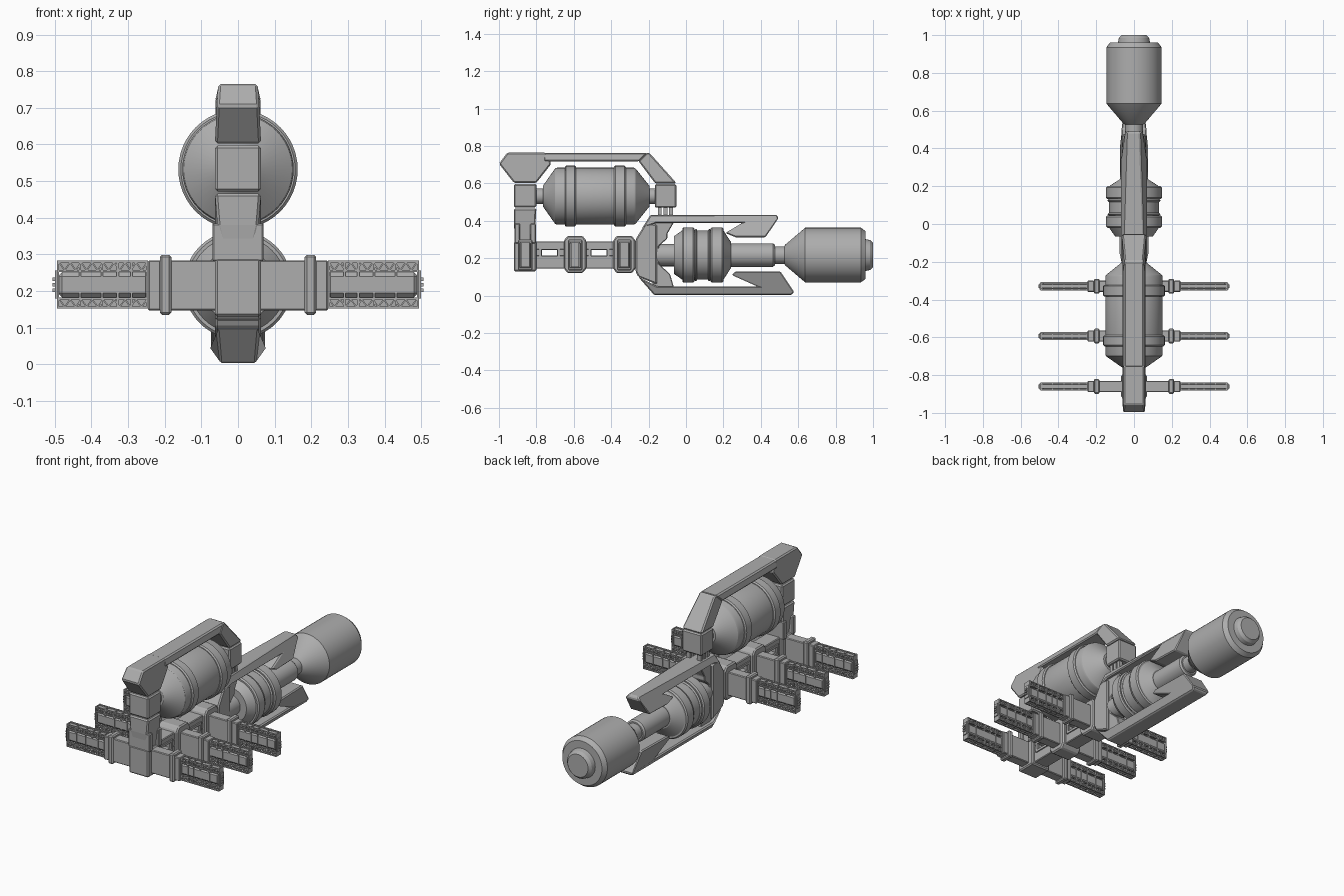
import bpy, bmesh, math
from mathutils import Vector

grey = bpy.data.materials.new("hull_grey")
grey.diffuse_color = (0.42, 0.42, 0.42, 1)


def finish(name, bm, bevel=0.0, smooth=False):
    bmesh.ops.recalc_face_normals(bm, faces=bm.faces[:])
    me = bpy.data.meshes.new(name)
    bm.to_mesh(me)
    bm.free()
    me.materials.append(grey)
    ob = bpy.data.objects.new(name, me)
    bpy.context.collection.objects.link(ob)
    if bevel:
        m = ob.modifiers.new("bevel", "BEVEL")
        m.width, m.segments, m.limit_method = bevel, 1, "ANGLE"
        m.angle_limit = math.radians(25)
    if smooth:
        bpy.ops.object.select_all(action="DESELECT")
        ob.select_set(True)
        bpy.context.view_layer.objects.active = ob
        bpy.ops.object.shade_smooth_by_angle(angle=math.radians(25))
    return ob


def add_box(bm, x, y, z):
    """Axis-aligned box from (min, max) pairs."""
    vs = [bm.verts.new((a, b, c)) for a in x for b in y for c in z]
    for f in ((0, 1, 3, 2), (4, 6, 7, 5), (0, 4, 5, 1), (2, 3, 7, 6), (0, 2, 6, 4), (1, 5, 7, 3)):
        bm.faces.new([vs[i] for i in f])


def boxes(name, items, bevel=0.0):
    bm = bmesh.new()
    for it in items:
        add_box(bm, *it)
    return finish(name, bm, bevel)


def prism(name, pts, bevel=0.007):
    """Side profile of (y, z, half width) points, closed across x."""
    bm = bmesh.new()
    left = [bm.verts.new((-w, y, z)) for y, z, w in pts]
    right = [bm.verts.new((w, y, z)) for y, z, w in pts]
    bm.faces.new(left)
    bm.faces.new(right[::-1])
    n = len(pts)
    for i in range(n):
        j = (i + 1) % n
        bm.faces.new((left[i], right[i], right[j], left[j]))
    return finish(name, bm, bevel)


def lathe(name, prof, zc, n=48):
    """Turn a (y, radius) profile around the y axis at height zc."""
    bm = bmesh.new()
    rings = [[bm.verts.new((r * math.cos(2 * math.pi * i / n), y, zc + r * math.sin(2 * math.pi * i / n)))
              for i in range(n)] for y, r in prof]
    for a, b in zip(rings, rings[1:]):
        for i in range(n):
            j = (i + 1) % n
            bm.faces.new((a[i], a[j], b[j], b[i]))
    bm.faces.new(rings[0])
    bm.faces.new(rings[-1])
    return finish(name, bm, smooth=True)


def band(name, y0, y1, r, zc):
    c = 0.007
    lathe(name, [(y0, r - 0.03), (y0, r - c), (y0 + c, r), (y1 - c, r), (y1, r - c), (y1, r - 0.03)], zc)


# Upper tank with two bands
UZ, LZ = 0.532, 0.217
lathe("upper_tank", [(-0.81, 0.042), (-0.765, 0.042), (-0.765, 0.055), (-0.70, 0.148), (-0.69, 0.152),
                     (-0.28, 0.152), (-0.27, 0.148), (-0.195, 0.055), (-0.195, 0.042), (-0.15, 0.042)], UZ)
band("upper_tank_band_front", -0.648, -0.588, 0.163, UZ)
band("upper_tank_band_rear", -0.385, -0.322, 0.163, UZ)

# Lower tank, drive shaft and rear canister
lathe("lower_tank", [(-0.2, 0.06), (-0.065, 0.06), (-0.065, 0.1), (-0.02, 0.132), (0.20, 0.132),
                     (0.24, 0.07), (0.24, 0.05)], LZ)
band("lower_tank_band_front", -0.02, 0.045, 0.148, LZ)
band("lower_tank_band_rear", 0.132, 0.2, 0.148, LZ)
band("lower_tank_rib_front", 0.045, 0.06, 0.14, LZ)
band("lower_tank_rib_rear", 0.117, 0.132, 0.14, LZ)
lathe("shaft", [(0.22, 0.063), (0.465, 0.063), (0.475, 0.055), (0.475, 0.047), (0.54, 0.047)], LZ)
lathe("rear_canister", [(0.525, 0.045), (0.53, 0.055), (0.63, 0.14), (0.637, 0.146), (0.935, 0.146),
                        (0.96, 0.128), (0.96, 0.085), (0.985, 0.08), (1.0, 0.066)], LZ)

# Upper frame: front column, head, top bar, sloped strut, rear block
W = 0.063
prism("column_upper", [(-0.92, 0.472, W), (-0.80, 0.472, W), (-0.80, 0.597, W), (-0.92, 0.597, W)])
prism("column_lower", [(-0.92, 0.38, 0.056), (-0.915, 0.32, 0.042), (-0.90, 0.27, 0.042), (-0.82, 0.27, 0.05),
                       (-0.805, 0.38, W), (-0.80, 0.466, W), (-0.92, 0.466, W)])
boxes("column_cheeks", [((-0.07, 0.07), (a, a + 0.03), (0.28, 0.385)) for a in (-0.917, -0.833)], 0.005)
prism("column_head", [(-0.92, 0.603, W), (-0.80, 0.603, W), (-0.72, 0.705, 0.058), (-0.75, 0.765, 0.054),
                      (-0.955, 0.765, 0.054), (-1.0, 0.705, 0.058)])
prism("top_bar", [(-0.76, 0.718, W), (-0.25, 0.718, W), (-0.205, 0.763, 0.052), (-0.76, 0.763, 0.052)])
prism("rear_strut", [(-0.255, 0.72, W), (-0.165, 0.60, W), (-0.052, 0.60, W), (-0.06, 0.612, W),
                     (-0.195, 0.763, 0.05), (-0.21, 0.763, 0.05)])
prism("rear_block", [(-0.167, 0.47, W), (-0.052, 0.47, W), (-0.052, 0.597, W), (-0.167, 0.597, W)])
boxes("rear_block_pins", [((x - 0.012, x + 0.012), (y - 0.01, y + 0.01), (0.42, 0.475))
                          for x in (-0.035, 0.035) for y in (-0.14, -0.11, -0.08)])

# Central spine: rails and fillers leave two windows right through
ARMS = (-0.86, -0.593, -0.33)
sx = (-0.045, 0.045)
boxes("spine", [(sx, (-0.9, -0.2), (0.245, 0.29)), (sx, (-0.9, -0.2), (0.145, 0.215)),
                (sx, (-0.9, -0.77), (0.21, 0.25)), (sx, (-0.69, -0.505), (0.21, 0.25)),
                (sx, (-0.425, -0.2), (0.21, 0.25))], 0.004)
boxes("spine_window_frames", [(tuple(sorted((s * 0.04, s * 0.052))), y, z) for s in (-1, 1) for c in (-0.73, -0.465)
      for y, z in (((c - .055, c + .055), (.248, .262)), ((c - .055, c + .055), (.198, .212)),
                   ((c - .055, c - .042), (.198, .262)), ((c + .042, c + .055), (.198, .262)))])

# Eight-sided ribs around the spine, then a pair of arms at each
for k, c in enumerate(ARMS):
    if k == 0:
        prof = [(-.06, .13), (.06, .13), (.06, .29), (-.06, .29)]
    else:
        prof = [(-.04, .12), (.04, .12), (.06, .145), (.06, .295), (.04, .32), (-.04, .32), (-.06, .295), (-.06, .145)]
    prism("spine_rib_%d" % k, [(c + y, z, 0.063) for y, z in prof])
    for s, side in ((-1, "left"), (1, "right")):
        tag = "_%s_%d" % (side, k)

        def bx(x0, x1, hy, z0, z1, yc=0.0):
            return (tuple(sorted((s * x0, s * x1))), (c + yc - hy, c + yc + hy), (z0, z1))

        boxes("arm" + tag, [bx(0.05, 0.19, 0.03, 0.147, 0.284)], 0.004)
        boxes("arm_collar" + tag, [bx(0.182, 0.213, 0.039, 0.135, 0.299)], 0.006)
        boxes("arm_socket" + tag, [bx(0.21, 0.246, 0.03, 0.147, 0.284)], 0.004)
        boxes("arm_core" + tag, [bx(0.24, 0.492, 0.019, 0.183, 0.252)], 0.012)
        # ladder frame: thin rails, cross plates and end cap
        rails = [bx(0.245, 0.492, 0.004, z, z + 0.006, y)
                 for z in (0.152, 0.177, 0.252, 0.277) for y in (-0.018, 0.018)]
        plates = [bx(x, x + 0.006, 0.022, 0.152, 0.284) for x in (0.245, 0.288, 0.325, 0.368, 0.428, 0.488)]
        inner = [bx(0.245, 0.492, 0.010, z, z + 0.022) for z in (0.157, 0.257)]
        boxes("arm_ladder" + tag, rails + plates + inner)
        boxes("arm_tip" + tag, [bx(0.49, 0.499, 0.016, 0.18, 0.256), bx(0.497, 0.506, 0.01, 0.198, 0.207),
                                bx(0.497, 0.506, 0.01, 0.213, 0.222), bx(0.497, 0.506, 0.01, 0.228, 0.237)])
        # zigzag lacing in the rails
        bm = bmesh.new()
        n = 16
        for z in (0.156, 0.256):
            for y in (-0.017, 0.017):
                for i in range(n):
                    xa, xb = 0.248 + 0.24 * i / n, 0.248 + 0.24 * (i + 1) / n
                    za, zb = (z, z + 0.022) if i % 2 else (z + 0.022, z)
                    vs = []
                    for dy in (-0.003, 0.003):
                        for dx, px, pz in ((-.0025, xa, za), (.0025, xa, za), (.0025, xb, zb), (-.0025, xb, zb)):
                            vs.append(bm.verts.new((s * (px + dx), c + y + dy, pz)))
                    for f in ((0, 1, 2, 3), (7, 6, 5, 4), (0, 4, 5, 1), (1, 5, 6, 2), (2, 6, 7, 3), (3, 7, 4, 0)):
                        bm.faces.new([vs[q] for q in f])
        finish("arm_lacing" + tag, bm)

# Rear clamp: back, upper and lower hooked arms, inner web
prism("clamp_back", [(-0.27, 0.13, W), (-0.255, 0.10, W), (-0.155, 0.06, W), (-0.155, 0.38, W),
                     (-0.215, 0.39, W), (-0.27, 0.30, W)])
prism("clamp_upper_arm", [(-0.235, 0.36, W), (-0.19, 0.432, 0.055), (0.485, 0.432, 0.03), (0.495, 0.415, 0.05),
                          (0.425, 0.312, 0.062), (0.265, 0.312, 0.068), (0.21, 0.335, 0.07), (0.30, 0.388, 0.07),
                          (-0.16, 0.388, 0.068)], 0.006)
prism("clamp_lower_arm", [(-0.255, 0.10, 0.058), (-0.17, 0.003, 0.05), (0.565, 0.003, 0.045), (0.578, 0.02, 0.06),
                          (0.505, 0.13, 0.066), (0.265, 0.13, 0.072), (0.245, 0.11, 0.074), (0.38, 0.05, 0.074),
                          (-0.155, 0.05, 0.074)], 0.006)
V = 0.05
prism("clamp_web", [(-0.18, 0.045, V), (-0.065, 0.045, V), (-0.085, 0.115, V), (-0.145, 0.17, V), (-0.145, 0.265, V),
                    (-0.10, 0.305, V), (-0.10, 0.33, V), (-0.065, 0.392, V), (-0.18, 0.392, V)], 0.004)
